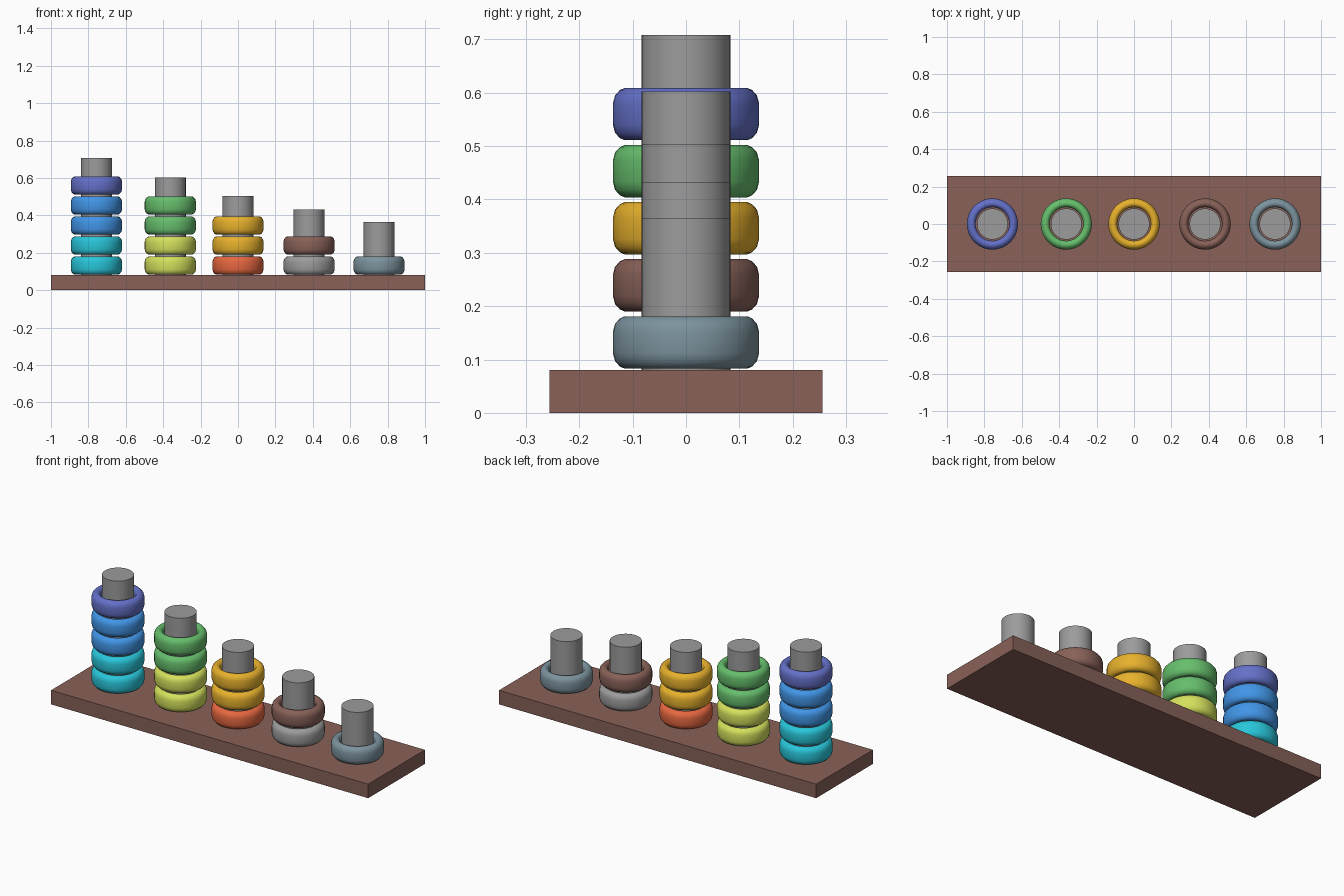
import bpy, bmesh, math

cube = bpy.data.objects.get("Cube")
if cube:
    bpy.data.objects.remove(cube, do_unlink=True)


def linear(c):
    c /= 255
    return c / 12.92 if c <= 0.04045 else ((c + 0.055) / 1.055) ** 2.4


def material(name, r, g, b):
    mat = bpy.data.materials.new(name)
    mat.use_nodes = True
    colour = (linear(r), linear(g), linear(b), 1)
    mat.diffuse_color = colour
    mat.node_tree.nodes["Principled BSDF"].inputs["Base Color"].default_value = colour
    return mat


mats = {
    "brown": material("brown", 136, 97, 88),
    "grey": material("grey", 156, 156, 156),
    "cyan": material("cyan", 40, 198, 218),
    "blue": material("blue", 68, 155, 240),
    "indigo": material("indigo", 100, 112, 200),
    "lime": material("lime", 212, 225, 92),
    "green": material("green", 102, 190, 108),
    "amber": material("amber", 248, 190, 48),
    "orange": material("orange", 250, 112, 70),
    "slate": material("slate", 124, 147, 158),
}


def finish(obj, name, colour, smooth=True):
    obj.name = name
    obj.data.name = name
    obj.data.materials.append(mats[colour])
    if smooth:
        bpy.ops.object.select_all(action="DESELECT")
        obj.select_set(True)
        bpy.context.view_layer.objects.active = obj
        bpy.ops.object.shade_smooth_by_angle(angle=math.radians(40))


# Upper half of the ring section as (radius, height), outside to inside
HALF = [(0.137, 0.020), (0.133, 0.035), (0.124, 0.045), (0.115, 0.049),
        (0.105, 0.049), (0.096, 0.043), (0.090, 0.030)]
SECTION = HALF + [(r, -z) for r, z in reversed(HALF)]


def ring(name, colour, x, z):
    """Lathe the closed section around the peg."""
    bm = bmesh.new()
    verts = [bm.verts.new((r, 0, h)) for r, h in SECTION]
    edges = [bm.edges.new((verts[i - 1], v)) for i, v in enumerate(verts)]
    bmesh.ops.spin(bm, geom=verts + edges, cent=(0, 0, 0), axis=(0, 0, 1),
                   angle=math.tau, steps=40, use_merge=False)
    bmesh.ops.remove_doubles(bm, verts=bm.verts[:], dist=0.0001)
    bmesh.ops.recalc_face_normals(bm, faces=bm.faces[:])
    mesh = bpy.data.meshes.new(name)
    bm.to_mesh(mesh)
    bm.free()
    obj = bpy.data.objects.new(name, mesh)
    obj.location = (x, 0, z)
    bpy.context.collection.objects.link(obj)
    finish(obj, name, colour)


def peg(name, x, bottom, top):
    bpy.ops.mesh.primitive_cylinder_add(vertices=32, radius=0.083, depth=top - bottom,
                                        location=(x, 0, (bottom + top) / 2))
    finish(bpy.context.object, name, "grey")


# Base board
BOARD = 0.08
bpy.ops.mesh.primitive_cube_add(size=1, location=(0, 0, BOARD / 2))
board = bpy.context.object
board.scale = (2, 0.512, BOARD)
finish(board, "base_board", "brown", smooth=False)

# Pegs with their rings, listed from the bottom up
STACKS = [
    (-0.757, 0.708, ["cyan", "cyan", "blue", "blue", "indigo"]),
    (-0.362, 0.602, ["lime", "lime", "green", "green"]),
    (0.0, 0.504, ["orange", "amber", "amber"]),
    (0.38, 0.432, ["grey", "brown"]),
    (0.754, 0.364, ["slate"]),
]
for s, (x, top, colours) in enumerate(STACKS, 1):
    peg(f"peg_{s}", x, BOARD - 0.01, top)
    for i, colour in enumerate(colours):
        ring(f"ring_{s}_{i + 1}_{colour}", colour, x, 0.132 + i * 0.107)
